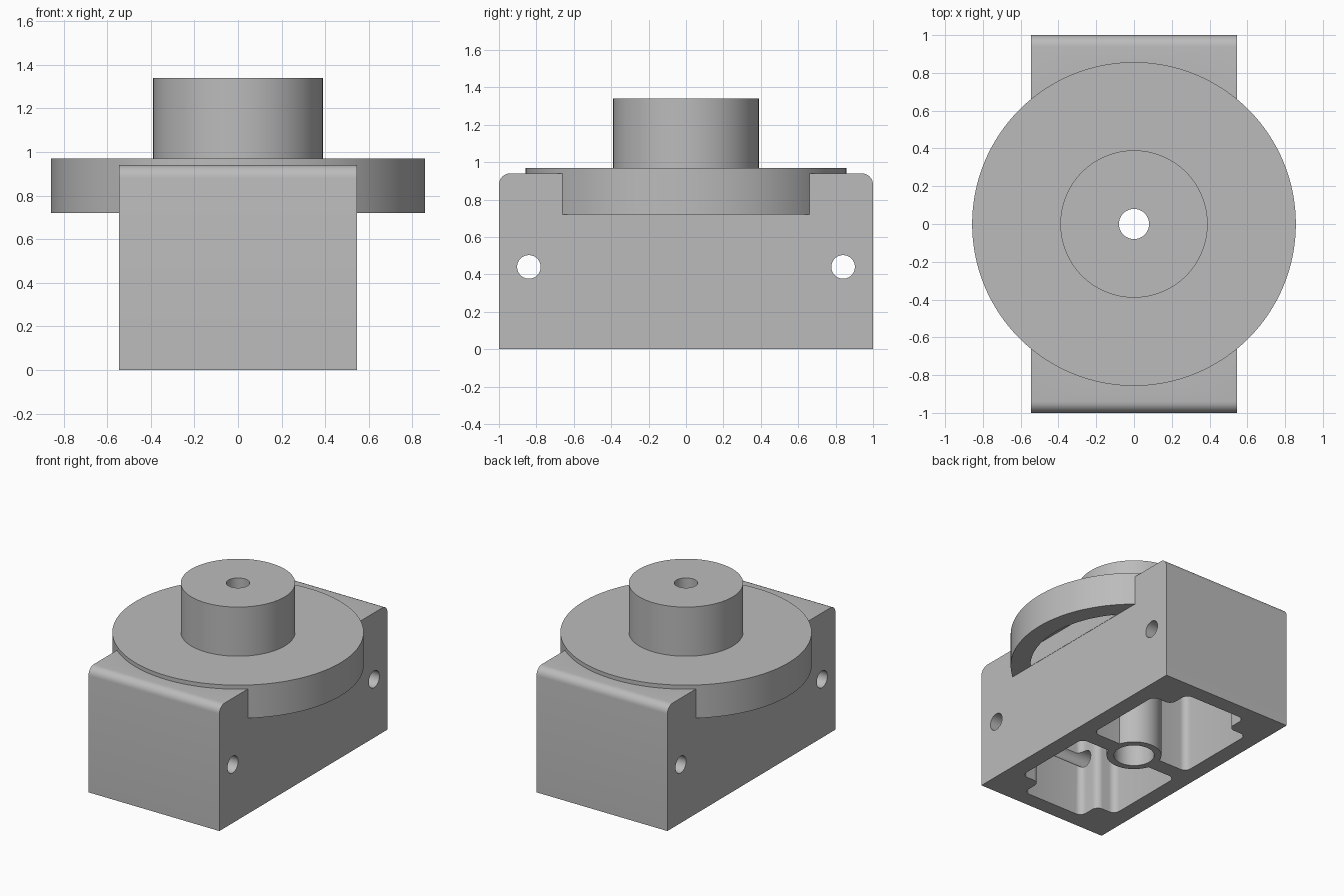
import bpy, bmesh, math

old = bpy.data.objects.get("Cube")
if old:
    bpy.data.objects.remove(old, do_unlink=True)

grey = bpy.data.materials.new("plain grey")
grey.use_nodes = True
COLOUR = (0.5, 0.5, 0.5, 1)
grey.diffuse_color = COLOUR
grey.node_tree.nodes["Principled BSDF"].inputs["Base Color"].default_value = COLOUR


def prism(name, outline, z0, z1, radius=0, corners=None):
    """Extrude an outline upwards, rounding the chosen corners first."""
    bm = bmesh.new()
    verts = [bm.verts.new((x, y, z0)) for x, y in outline]
    bm.faces.new(verts)
    if radius:
        picked = verts if corners is None else [verts[i] for i in corners]
        bmesh.ops.bevel(bm, geom=picked, offset=radius, segments=6,
                        profile=0.5, affect='VERTICES')
    made = bmesh.ops.extrude_face_region(bm, geom=bm.faces[:])
    tops = [g for g in made["geom"] if isinstance(g, bmesh.types.BMVert)]
    bmesh.ops.translate(bm, verts=tops, vec=(0, 0, z1 - z0))
    bmesh.ops.recalc_face_normals(bm, faces=bm.faces[:])
    mesh = bpy.data.meshes.new(name)
    bm.to_mesh(mesh)
    bm.free()
    mesh.materials.append(grey)
    obj = bpy.data.objects.new(name, mesh)
    bpy.context.collection.objects.link(obj)
    return obj


def circle(r, count=96):
    return [(r * math.cos(math.tau * i / count), r * math.sin(math.tau * i / count))
            for i in range(count)]


def combine(body, tool, operation):
    """Apply a boolean and remove the helper."""
    tool.hide_render = True
    mod = body.modifiers.new(operation.lower(), 'BOOLEAN')
    mod.operation, mod.object, mod.solver = operation, tool, 'EXACT'
    bpy.ops.object.select_all(action='DESELECT')
    bpy.context.view_layer.objects.active = body
    body.select_set(True)
    bpy.ops.object.modifier_apply(modifier=mod.name)
    bpy.data.objects.remove(tool, do_unlink=True)


# Block: side profile with rounded front and back top edges
W, TOP, ROOF = 0.545, 0.94, 0.86
body = prism("mount_body", [(-1, 0), (1, 0), (1, TOP), (-1, TOP)], -W, W, 0.06, (2, 3))
for v in body.data.vertices:
    y, z, x = v.co
    v.co = (x, y, z)

# Round flange and hub
combine(body, prism("flange", circle(0.857, 128), 0.72, 0.97), 'UNION')
combine(body, prism("hub", circle(0.39), 0.9, 1.34), 'UNION')

# Underside pockets, narrowed at the outer corners for the cross holes
for s in (1, -1):
    half = [(0.42, 0.06), (0.42, 0.71), (0.26, 0.71), (0.26, 0.88)]
    outline = [(x, s * y) for x, y in half] + [(-x, s * y) for x, y in reversed(half)]
    combine(body, prism("pocket", outline, -0.1, ROOF, 0.05), 'DIFFERENCE')

# Recesses under the overhanging flange
R, X = 0.72, W + 0.002
a = math.acos(X / R)
for s in (1, -1):
    arc = [(s * R * math.cos(a * t / 16), R * math.sin(a * t / 16)) for t in range(-16, 17)]
    combine(body, prism("flange_recess", arc, 0.65, ROOF), 'DIFFERENCE')

# Central tube with its bore and the small shaft hole
combine(body, prism("tube", circle(0.19), 0, 0.9), 'UNION')
combine(body, prism("tube_bore", circle(0.14), -0.1, 1.0), 'DIFFERENCE')
combine(body, prism("shaft_hole", circle(0.08, 48), 0.9, 1.5), 'DIFFERENCE')

# Cross holes through both sides
for y in (-0.84, 0.84):
    hole = prism("cross_hole", circle(0.063, 48), -1, 1)
    for v in hole.data.vertices:
        p, q, x = v.co
        v.co = (x, y + p, 0.44 + q)
    combine(body, hole, 'DIFFERENCE')

bpy.ops.object.shade_smooth_by_angle(angle=math.radians(30))
